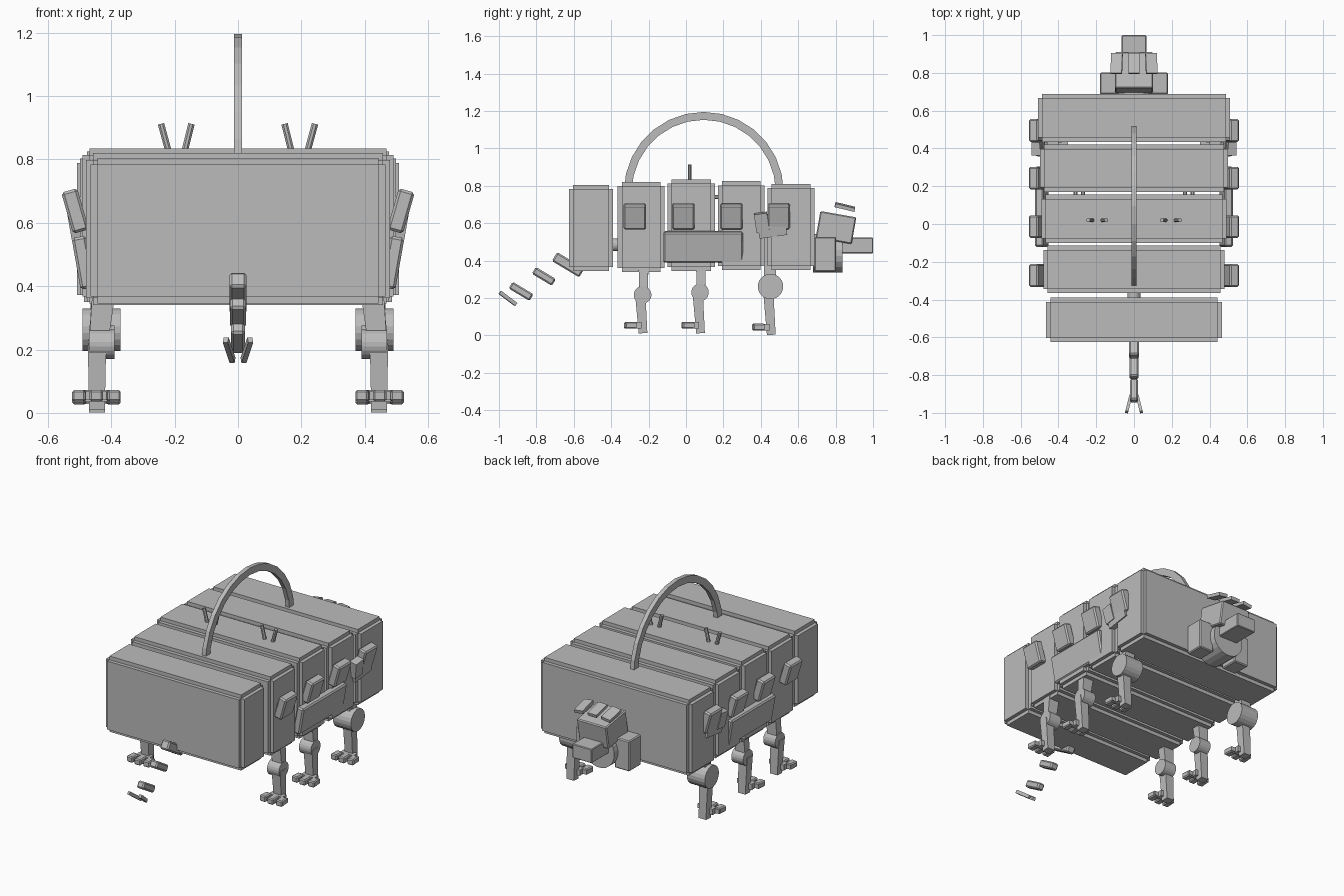
import bpy, math
from mathutils import Vector, Euler, Matrix

cube = bpy.data.objects.get("Cube")
if cube:
    bpy.data.objects.remove(cube, do_unlink=True)

grey = bpy.data.materials.new("plain_grey")
grey.use_nodes = True
COLOUR = (0.5, 0.5, 0.5, 1)
grey.diffuse_color = COLOUR
grey.node_tree.nodes["Principled BSDF"].inputs["Base Color"].default_value = COLOUR


def finish(name, verts, faces):
    mesh = bpy.data.meshes.new(name)
    mesh.from_pydata(verts, [], faces)
    mesh.materials.append(grey)
    obj = bpy.data.objects.new(name, mesh)
    bpy.context.collection.objects.link(obj)
    return obj


def box(name, size, loc, tilt=(0, 0, 0), bevel=0, taper=1):
    """Box with tilt in degrees; taper scales the bottom end."""
    rot = Euler([math.radians(a) for a in tilt]).to_matrix()
    verts = []
    for z in (-.5, .5):
        k = taper if z < 0 else 1
        for x, y in ((-.5, -.5), (.5, -.5), (.5, .5), (-.5, .5)):
            verts.append(rot @ Vector((x * size[0] * k, y * size[1] * k, z * size[2])) + Vector(loc))
    faces = [(3, 2, 1, 0), (4, 5, 6, 7)]
    faces += [(i, (i + 1) % 4, (i + 1) % 4 + 4, i + 4) for i in range(4)]
    obj = finish(name, verts, faces)
    if bevel:
        mod = obj.modifiers.new("chamfer", "BEVEL")
        mod.width, mod.segments = bevel, 1
    return obj


def rod(name, start, end, radius, sides=16):
    """Flat-shaded cylinder between two points."""
    a, b = Vector(start), Vector(end)
    rot = (b - a).to_track_quat("Z", "Y").to_matrix()
    verts = []
    for p in (a, b):
        for i in range(sides):
            t = math.tau * (i + .5) / sides
            verts.append(p + rot @ Vector((math.cos(t), math.sin(t), 0)) * radius)
    faces = [tuple(reversed(range(sides))), tuple(range(sides, 2 * sides))]
    faces += [(i, (i + 1) % sides, (i + 1) % sides + sides, i + sides) for i in range(sides)]
    return finish(name, verts, faces)


# Body segments: three crossed boxes give each its stepped edges
STEP = 0.022
segments = [(-.625, -.39, .465, .345, .805), (-.365, -.115, .48, .34, .82),
            (-.1, .155, .49, .345, .835), (.17, .42, .498, .35, .825),
            (.435, .688, .508, .35, .81)]
for n, (y0, y1, half, z0, z1) in enumerate(segments, 1):
    full = Vector((2 * half, y1 - y0, z1 - z0))
    for axis, word in enumerate(("wide", "long", "tall")):
        size = full - Vector((2 * STEP,) * 3)
        size[axis] = full[axis]
        box(f"body_{n}_{word}", size, (0, (y0 + y1) / 2, (z0 + z1) / 2))

# Links between the segments
rod("rear_link", (0, -.42, .485), (0, -.33, .485), .035)
for s in (-1, 1):
    for x in (.27, .31):
        rod("upper_link", (s * x, .13, .74), (s * x, .2, .74), .012, 8)
    box("lower_link", (.05, .08, .03), (s * .375, .43, .4))

# Carrying handle: half ring with a square section
verts, faces = [], []
STEPS = 14
for i in range(STEPS + 1):
    t = math.pi * i / STEPS
    for x, r in ((-.013, .385), (.013, .385), (.013, .427), (-.013, .427)):
        verts.append((x, .095 + r * math.cos(t), .768 + r * math.sin(t)))
for i in range(STEPS):
    for j in range(4):
        k = (j + 1) % 4
        faces.append((i * 4 + k, i * 4 + j, i * 4 + j + 4, i * 4 + k + 4))
finish("handle", verts, faces)

# Tail: tilted blocks and a forked tip
for name, width, length, thick, y, z in (("tail_root", .055, .17, .055, -.63, .378),
                                         ("tail_middle", .05, .125, .042, -.76, .316),
                                         ("tail_end", .044, .13, .042, -.882, .236)):
    box(name, (width, length, thick), (0, y, z), (-31, 0, 0), .008)
for s in (-1, 1):
    box("tail_fork", (.016, .11, .02), (s * .028, -.952, .198), (-36, 0, s * 14))

# Head
box("head", (.2, .195, .145), (0, .802, .577), (-10, 0, 0), .006)
box("snout", (.13, .2, .085), (0, .9, .481), bevel=.004)
rod("neck_disc", (0, .68, .44), (0, .838, .44), .105, 20)
for s in (-1, 1):
    box("cheek", (.1, .115, .185), (s * .13, .745, .435), bevel=.006)
for s in (-1, 0, 1):
    box("brow_plate", (.06, .108, .02), (s * .092, .85, .69 - abs(s) * .003), (-14, s * 8, 0))


def leg(s, y, knee_z, knee_r, knee_half, lift):
    """Leg with its knee at y; s is the side."""
    x = s * .43
    box("thigh", (.075, .055, .18), (x, y + .005, knee_z + .1), (0, s * -6, 0), taper=.8)
    rod("knee", (x - knee_half, y, knee_z), (x + knee_half, y, knee_z), knee_r, 20)
    top, low = knee_z, lift
    box("shin", (.058, .055, top - low), (s * .445, y - .005, (top + low) / 2), (4, 0, 0), taper=.85)
    box("heel", (.09, .04, .035), (s * .447, y - .025, lift + .042))
    for k in (-1, 0, 1):
        box("toe", (.042, .06, .036), (s * .447 + k * .054, y - .07 + abs(k) * .006, lift + .042),
            (0, 0, k * 4), .006)
    box("toe_bar", (.145, .022, .026), (s * .447, y - .04, lift + .042))


# Legs and side fittings, mirrored
for s in (-1, 1):
    leg(s, -.232, .217, .047, .04, .012)
    leg(s, .075, .23, .047, .04, .012)
    leg(s, .452, .262, .068, .06, .003)
    box("front_hip_post", (.06, .045, .26), (s * .43, .44, .42))
    for y in (-.273, -.014, .243, .495):
        box("side_pad", (.052, .12, .135), (s * .514, y, .637), (0, s * 16, 0), .008)
    box("side_panel", (.046, .425, .165), (s * .488, .092, .474), (0, s * 10, 0), .008)
    box("latch_block", (.045, .07, .1), (s * .512, .405, .605), (8, s * 10, 0))
    box("latch_foot", (.045, .15, .075), (s * .5, .462, .568), (8, s * 10, 0))

# Top pegs
for s in (-1, 1):
    rod("inner_peg", (s * .172, .02, .81), (s * .147, .02, .912), .011, 8)
    rod("outer_peg", (s * .215, .02, .81), (s * .243, .02, .912), .011, 8)
